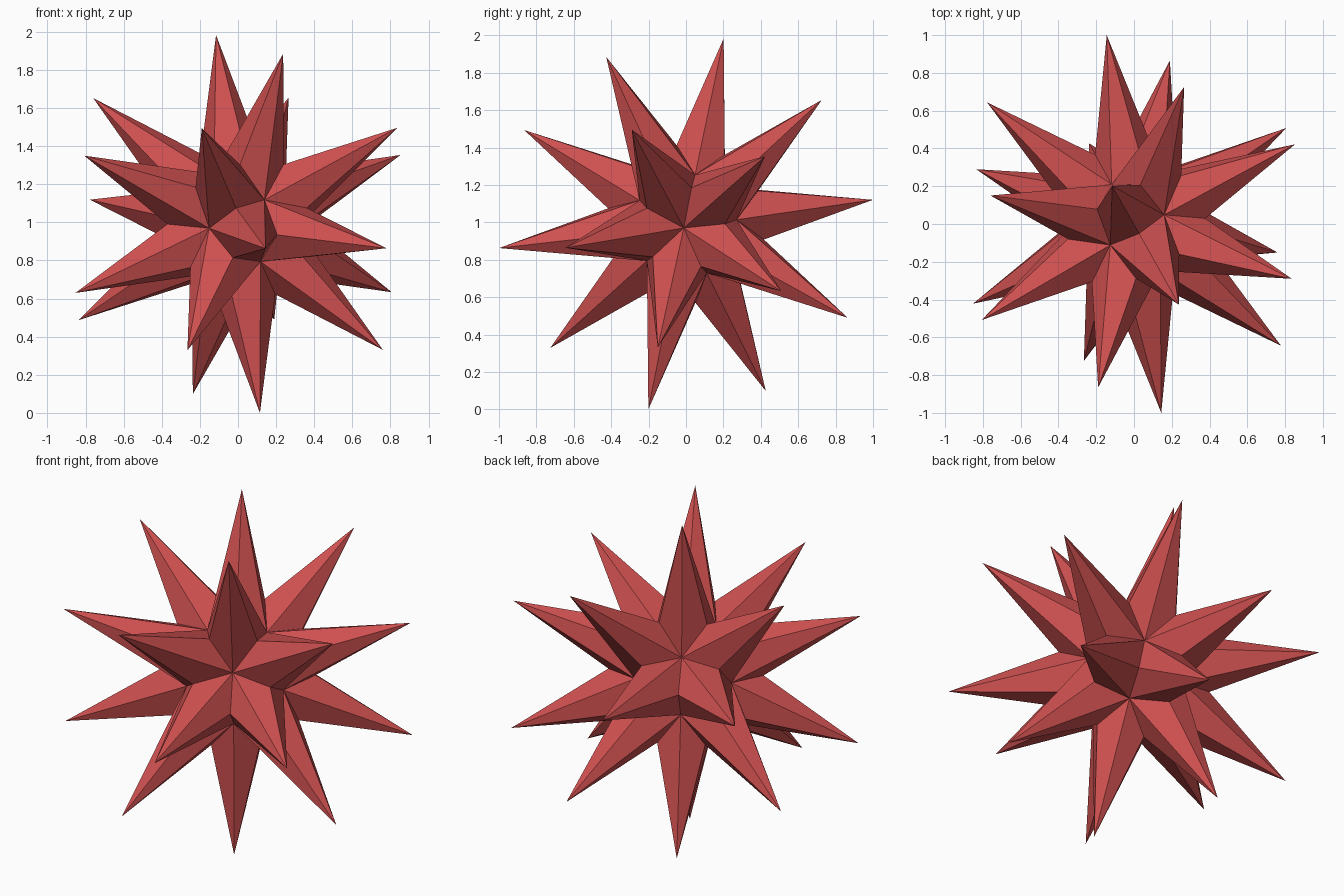
import bpy, bmesh
from mathutils import Matrix, Vector

cube = bpy.data.objects.get("Cube")
if cube:
    bpy.data.objects.remove(cube, do_unlink=True)

CORE_RADIUS = 0.311   # deep points where five spikes meet
MID_RADIUS = 0.425    # saddle points between two neighbouring spikes
TIP_RADIUS = 1.018    # distance of spike tips from the centre

# Single red material
red = bpy.data.materials.new("red")
red.use_nodes = True
colour = (0.62, 0.08, 0.08, 1.0)
red.diffuse_color = colour
red.node_tree.nodes["Principled BSDF"].inputs["Base Color"].default_value = colour

# Twenty-sided core, its edges split at raised saddle points
bm = bmesh.new()
bmesh.ops.create_icosphere(bm, subdivisions=1, radius=CORE_RADIUS)
bmesh.ops.bisect_edges(bm, edges=bm.edges[:], cuts=1)
for v in bm.verts:
    if len(v.link_edges) == 2:
        v.co = v.co.normalized() * MID_RADIUS

# Draw every six-cornered face out into a six-sided spike
bm.faces.ensure_lookup_table()
base_height = bm.faces[0].calc_center_median().length
bm.normal_update()
bmesh.ops.poke(bm, faces=bm.faces[:], offset=TIP_RADIUS - base_height,
               center_mode='MEAN', use_relative_offset=False)

# Tilt: aim the core's pole and one neighbouring corner
pole = Vector((-0.404, -0.358, 0.842)).normalized()
corner = Vector((0.447, -0.797, 0.405))
side = (corner - pole * corner.dot(pole)).normalized()
tilt = Matrix((side, pole.cross(side), pole)).transposed()
bmesh.ops.transform(bm, matrix=tilt.to_4x4(), verts=bm.verts[:])

# Rest the lowest tip on the ground
lowest = min(v.co.z for v in bm.verts)
bmesh.ops.translate(bm, vec=(0, 0, -lowest), verts=bm.verts[:])
bmesh.ops.recalc_face_normals(bm, faces=bm.faces[:])

mesh = bpy.data.meshes.new("spiked_star")
bm.to_mesh(mesh)
bm.free()
mesh.materials.append(red)
star = bpy.data.objects.new("spiked_star", mesh)
bpy.context.collection.objects.link(star)
